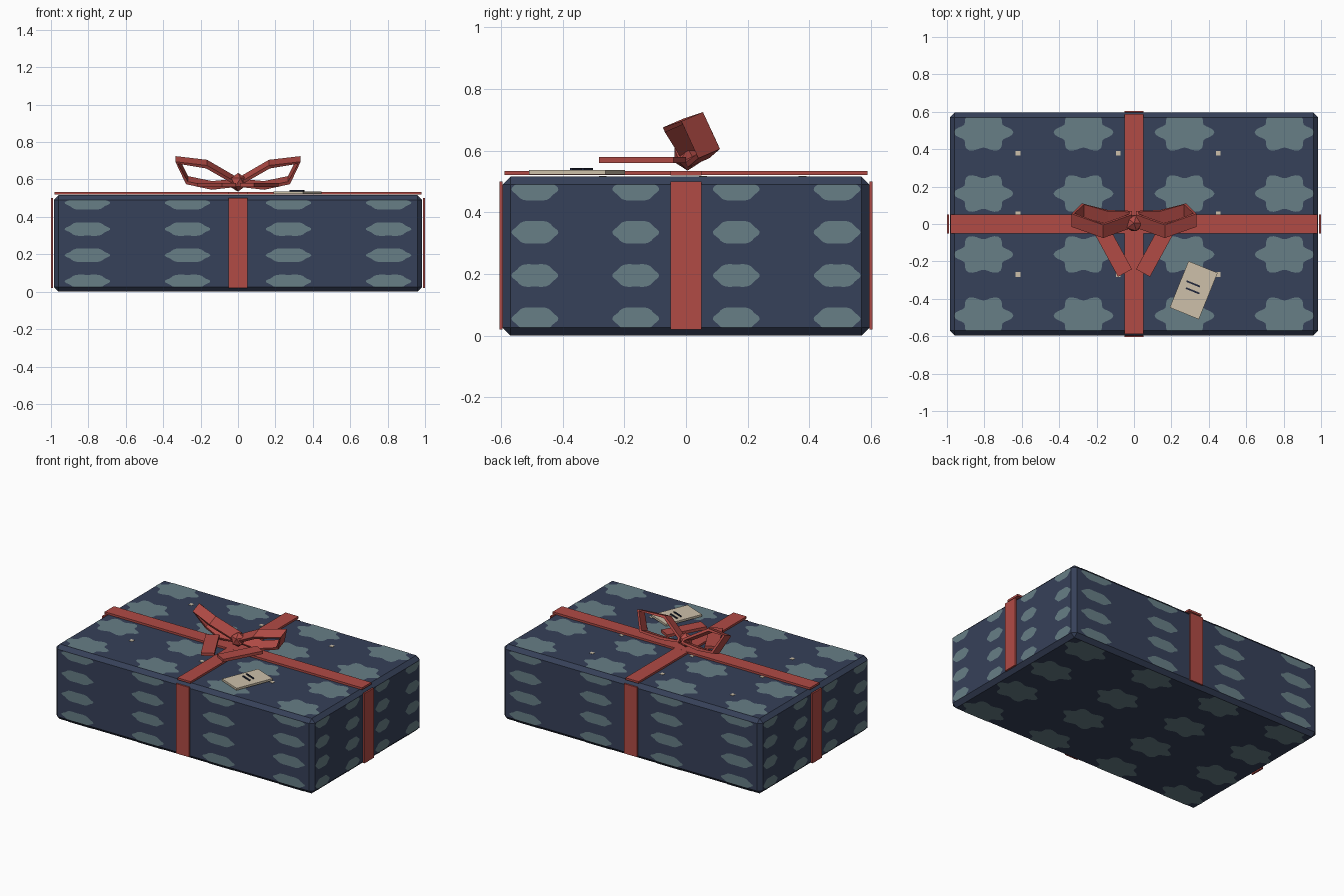
import bpy, bmesh, math
from mathutils import Vector, Matrix

cube = bpy.data.objects.get("Cube")
if cube:
    bpy.data.objects.remove(cube, do_unlink=True)


def material(name, rgb):
    m = bpy.data.materials.new(name)
    m.use_nodes = True
    m.diffuse_color = (*rgb, 1)
    m.node_tree.nodes["Principled BSDF"].inputs["Base Color"].default_value = (*rgb, 1)
    return m


NAVY = material("navy_paper", (0.037, 0.052, 0.1))
STAR = material("grey_teal_star", (0.135, 0.21, 0.238))
RED = material("red_ribbon", (0.44, 0.07, 0.06))
CREAM = material("cream_card", (0.61, 0.53, 0.4))
INK = material("dark_ink", (0.015, 0.02, 0.045))


def finish(bm, name, mat):
    mesh = bpy.data.meshes.new(name)
    bm.to_mesh(mesh)
    bm.free()
    mesh.materials.append(mat)
    ob = bpy.data.objects.new(name, mesh)
    bpy.context.collection.objects.link(ob)
    return ob


def box(name, mat, centre, size, turn=0.0):
    bm = bmesh.new()
    m = Matrix.Translation(centre) @ Matrix.Rotation(turn, 4, "Z") @ Matrix.Diagonal((*size, 1))
    bmesh.ops.create_cube(bm, size=1, matrix=m)
    return finish(bm, name, mat)


# Chamfered parcel
HX, HY, H, CH = 0.985, 0.595, 0.516, 0.026
parcel = box("parcel", NAVY, (0, 0, H / 2), (2 * HX, 2 * HY, H))
bevel = parcel.modifiers.new("chamfer", "BEVEL")
bevel.width = CH
bevel.segments = 1

# Printed stars, trimmed to the flat part of each side
X, Y, Z = Vector((1, 0, 0)), Vector((0, 1, 0)), Vector((0, 0, 1))
COLS_X = (-0.805, -0.27, 0.27, 0.805)
COLS_Y = (-0.49, -0.163, 0.163, 0.49)
ROWS_Z = [r - H / 2 for r in (0.055, 0.195, 0.335, 0.475)]


def print_stars(name, u, v, half, cols, rows, rx, ry, wave):
    n = u.cross(v)
    depth, wide, tall = half
    origin = Z * (H / 2) + n * (depth + 0.002)
    bm = bmesh.new()
    for cu in cols:
        for cv in rows:
            ring = []
            for i in range(48):
                t = math.tau * i / 48
                r = 1 - wave + wave * math.cos(6 * t)
                a = cu + rx * r * math.cos(t)
                b = cv + ry * r * math.sin(t)
                a = max(CH - wide, min(wide - CH, a))
                b = max(CH - tall, min(tall - CH, b))
                ring.append(bm.verts.new(origin + u * a + v * b))
            bm.faces.new(ring)
    finish(bm, name, STAR)


for name, u in (("top_stars", X), ("bottom_stars", -X)):
    print_stars(name, u, Y, (H / 2, HX, HY), COLS_X, COLS_Y, 0.16, 0.11, 0.13)
for name, u in (("front_stars", X), ("back_stars", -X)):
    print_stars(name, u, Z, (HY, HX, H / 2), COLS_X, ROWS_Z, 0.122, 0.04, 0.06)
for name, u in (("left_stars", Y), ("right_stars", -Y)):
    print_stars(name, u, Z, (HX, HY, H / 2), COLS_Y, ROWS_Z, 0.076, 0.04, 0.05)

# Small printed dots between the stars
for x in (-0.62, -0.085, 0.45):
    for y in (-0.27, 0.055, 0.378):
        box("printed_dot", CREAM, (x, y, H + 0.001), (0.025, 0.025, 0.002))

# Ribbon strips over the top and down the four sides
box("ribbon_lengthwise", RED, (0, 0, 0.527), (1.96, 0.1, 0.014))
box("ribbon_crosswise", RED, (0, 0, 0.527), (0.1, 1.176, 0.0136))
for s in (-1, 1):
    box("ribbon_end_strip", RED, (s * 0.994, 0, 0.26), (0.012, 0.1, 0.48))
    box("ribbon_side_strip", RED, (0, s * 0.6, 0.26), (0.1, 0.01, 0.48))

# Bow: a bent band loop and a flat tail on each side, with a faceted knot
LOOP = [(0.01, -0.02, 0.585), (0.165, -0.075, 0.675), (0.335, -0.015, 0.695),
        (0.278, 0.04, 0.575), (0.14, 0.005, 0.545), (0.01, 0.0, 0.56)]
BAND = Vector((0, 0.07, 0.03))
for s in (-1, 1):
    bm = bmesh.new()
    pairs = []
    for p in LOOP:
        near = Vector(p)
        pairs.append([bm.verts.new((q.x * s, q.y, q.z)) for q in (near, near + BAND)])
    for (a, b), (c, d) in zip(pairs, pairs[1:] + pairs[:1]):
        bm.faces.new((a, b, d, c))
    bmesh.ops.recalc_face_normals(bm, faces=bm.faces)
    loop = finish(bm, "bow_loop", RED)
    thick = loop.modifiers.new("thickness", "SOLIDIFY")
    thick.thickness = 0.018
    thick.offset = -1
    start, end = Vector((s * 0.18, -0.02, 0.57)), Vector((s * 0.048, -0.262, 0.57))
    run = end - start
    box("bow_tail", RED, (start + end) / 2, (run.length, 0.085, 0.02), math.atan2(run.y, run.x))

bm = bmesh.new()
bmesh.ops.create_icosphere(bm, subdivisions=1, radius=0.05,
                           matrix=Matrix.Translation((0, 0.005, 0.585)))
finish(bm, "bow_knot", RED)

# Gift card with two written lines
TURN = math.radians(-22)
box("gift_card", CREAM, (0.319, -0.354, 0.53), (0.168, 0.268, 0.014), TURN)
for y in (-0.32, -0.357):
    box("written_line", INK, (0.315 + 0.1 * (y + 0.34), y, 0.54), (0.078, 0.009, 0.007), TURN)
